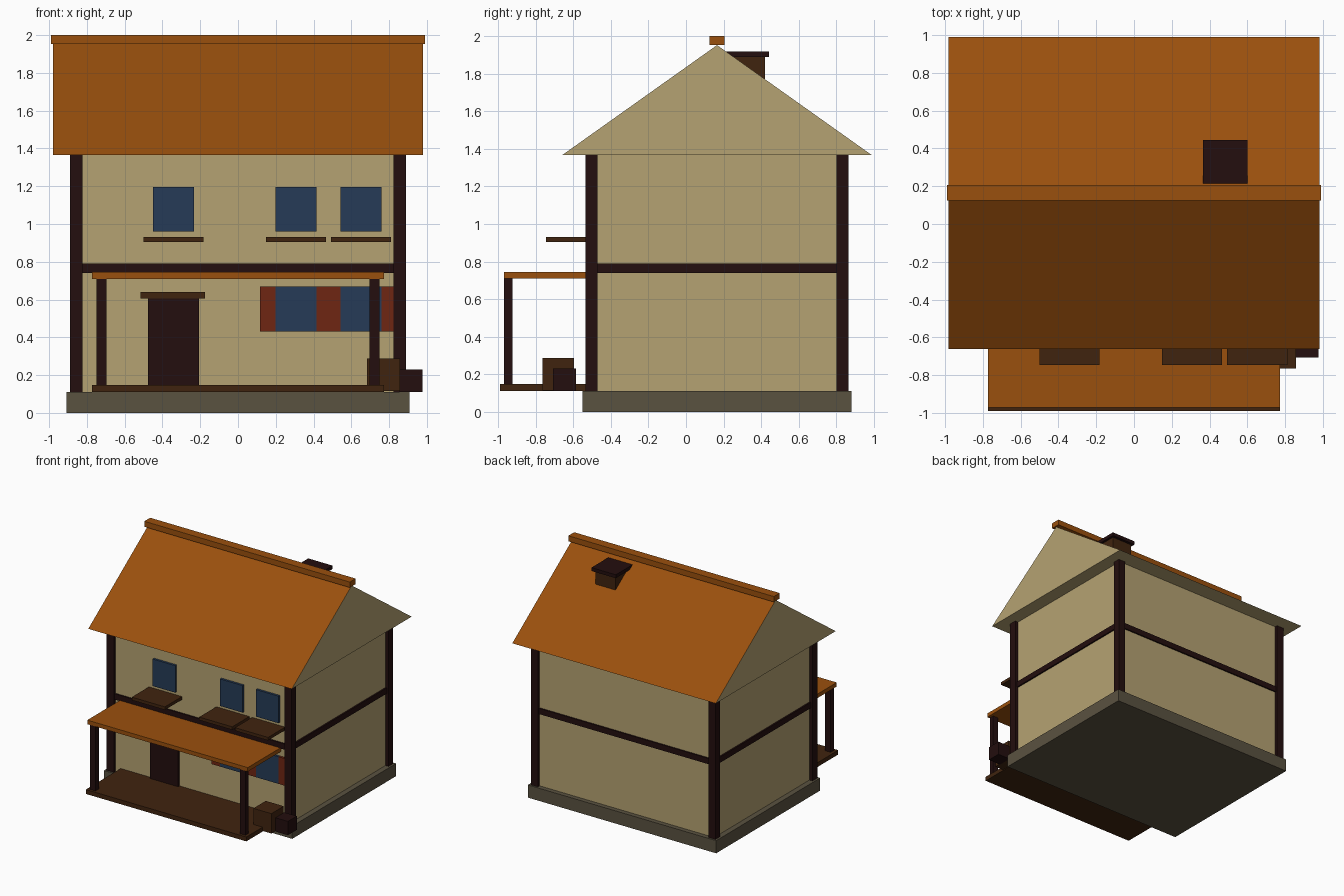
import bpy, bmesh

cube = bpy.data.objects.get("Cube")
if cube:
    bpy.data.objects.remove(cube, do_unlink=True)


def material(name, code):
    def linear(i):
        c = int(code[i:i + 2], 16) / 255
        return c / 12.92 if c < 0.04 else ((c + 0.055) / 1.055) ** 2.4
    colour = (linear(0), linear(2), linear(4), 1)
    m = bpy.data.materials.new(name)
    m.use_nodes = True
    m.diffuse_color = colour
    m.node_tree.nodes["Principled BSDF"].inputs["Base Color"].default_value = colour
    return m


PLASTER = material("beige plaster", "b5a272")
TILE = material("orange roof", "9a500d")
TIMBER = material("dark timber", "230e0e")
PLANK = material("brown plank", "40240f")
STONE = material("grey stone", "5a5240")
GLASS = material("blue glass", "263b57")
RED = material("red shutter", "6f2612")


def add_object(name, bm, *mats):
    bmesh.ops.recalc_face_normals(bm, faces=bm.faces)
    mesh = bpy.data.meshes.new(name)
    bm.to_mesh(mesh)
    bm.free()
    for m in mats:
        mesh.materials.append(m)
    obj = bpy.data.objects.new(name, mesh)
    bpy.context.collection.objects.link(obj)
    return obj


def box(name, mat, xs, ys, zs):
    """Box spanning the given (min, max) range on each axis."""
    bm = bmesh.new()
    bmesh.ops.create_cube(bm, size=1)
    for v in bm.verts:
        for axis, (lo, hi) in enumerate((xs, ys, zs)):
            v.co[axis] = lo if v.co[axis] < 0 else hi
    return add_object(name, bm, mat)


FLOOR, EAVES = 0.11, 1.366
BACK, FRONT = 0.84, -0.51

# Main body
box("foundation", STONE, (-0.907, 0.907), (-0.55, 0.88), (0, FLOOR))
box("walls", PLASTER, (-0.86, 0.86), (FRONT, BACK), (FLOOR, EAVES))
box("floor_beam", TIMBER, (-0.873, 0.873), (-0.522, 0.852), (0.74, 0.79))
for side, xs in (("right", (-0.89, -0.822)), ("left", (0.822, 0.89))):
    for end, ys in (("front", (-0.535, -0.47)), ("back", (0.8, 0.865))):
        box(f"{end}_{side}_corner_post", TIMBER, xs, ys, (FLOOR, EAVES))

# Gabled roof: triangular profile extruded sideways, slopes tiled
bm = bmesh.new()
profile = [(-0.66, EAVES), (0.99, EAVES), (0.165, 1.952)]
gable = bm.faces.new([bm.verts.new((-0.98, y, z)) for y, z in profile])
extruded = bmesh.ops.extrude_face_region(bm, geom=[gable])["geom"]
for v in extruded:
    if isinstance(v, bmesh.types.BMVert):
        v.co.x = 0.98
roof = add_object("roof", bm, PLASTER, TILE)
for p in roof.data.polygons:
    p.material_index = int(p.normal.z > 0.1)
box("roof_ridge", TILE, (-0.99, 0.99), (0.125, 0.205), (1.952, 2))

# Chimney
box("chimney", PLANK, (0.385, 0.58), (0.235, 0.42), (1.6, 1.89))
box("chimney_cap", TIMBER, (0.366, 0.6), (0.213, 0.443), (1.888, 1.918))

# Upper windows with deep sills
for i, x in enumerate((-0.342, 0.307, 0.652), 1):
    box(f"upper_window_{i}", GLASS, (x - 0.109, x + 0.109), (-0.53, FRONT), (0.96, 1.195))
    box(f"window_sill_{i}", PLANK, (x - 0.159, x + 0.159), (-0.745, FRONT), (0.905, 0.932))

# Lower windows and shutters
LOW = (0.432, 0.668)
for i, x in enumerate((0.307, 0.652), 1):
    box(f"lower_window_{i}", GLASS, (x - 0.109, x + 0.109), (-0.53, FRONT), LOW)
for name, xs in (("right", (0.117, 0.198)), ("middle_right", (0.416, 0.48)),
                 ("middle_left", (0.48, 0.543)), ("left", (0.761, 0.843))):
    box(f"{name}_shutter", RED, xs, (-0.53, FRONT), LOW)

# Door
box("door", TIMBER, (-0.477, -0.207), (-0.53, FRONT), (FLOOR, 0.605))
box("door_lintel", PLANK, (-0.515, -0.175), (-0.535, FRONT), (0.605, 0.64))

# Porch
box("porch_deck", PLANK, (-0.773, 0.773), (-0.99, FRONT), (FLOOR, 0.148))
box("porch_roof", TILE, (-0.773, 0.773), (-0.97, FRONT), (0.71, 0.745))
for side, xs in (("right", (-0.748, -0.695)), ("left", (0.695, 0.748))):
    box(f"porch_{side}_post", TIMBER, xs, (-0.968, -0.923), (0.148, 0.71))

# Crates beside the porch
box("large_crate", PLANK, (0.684, 0.857), (-0.765, -0.595), (0.115, 0.288))
box("small_crate", TIMBER, (0.855, 0.976), (-0.707, -0.585), (FLOOR, 0.23))
